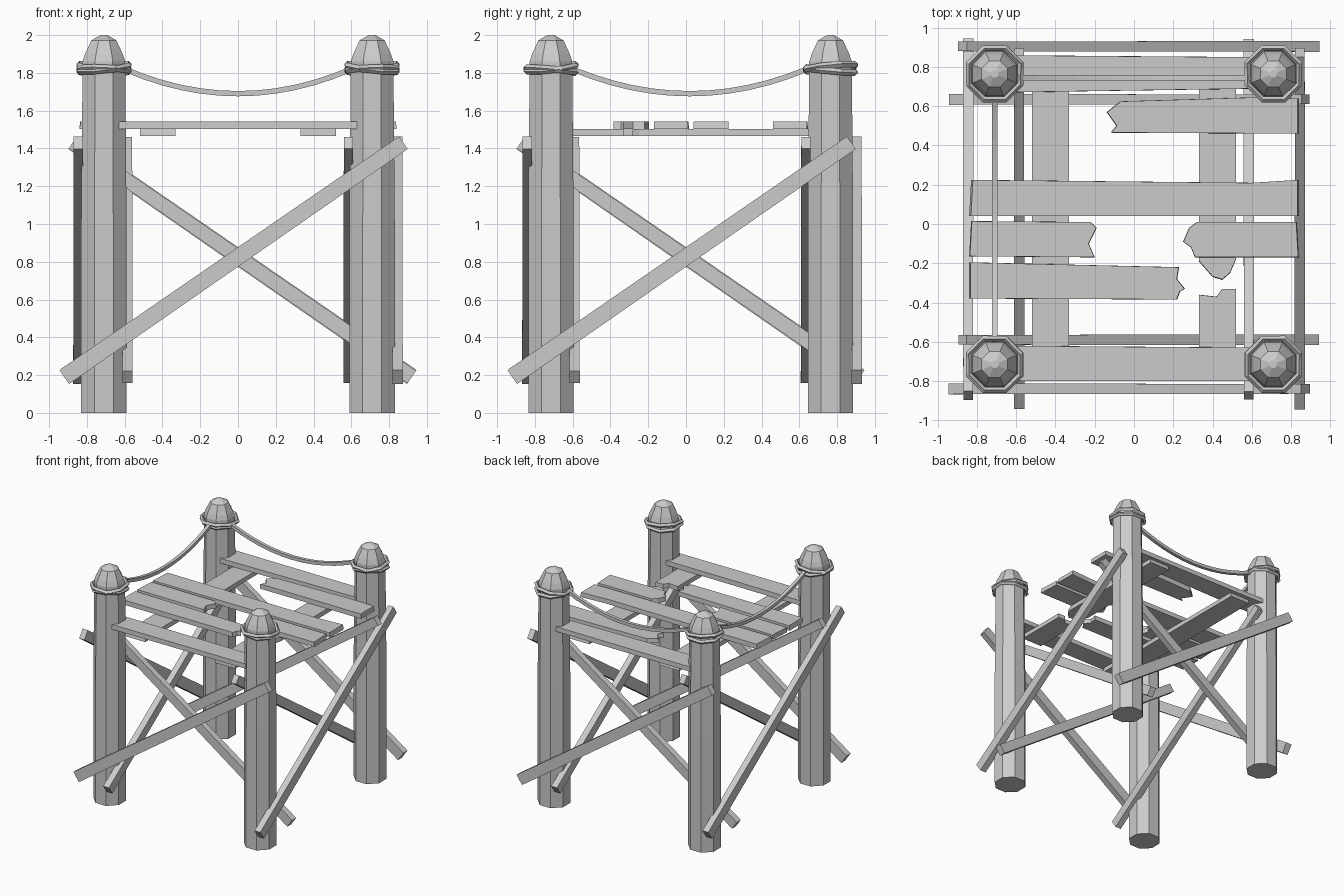
import bpy
import bmesh
from math import pi, cos, sin
from mathutils import Vector, Matrix

cube = bpy.data.objects.get("Cube")
if cube:
    bpy.data.objects.remove(cube, do_unlink=True)

GREY = (0.6, 0.6, 0.6, 1)
mat = bpy.data.materials.new("weathered_grey")
mat.use_nodes = True
mat.diffuse_color = GREY
mat.node_tree.nodes["Principled BSDF"].inputs["Base Color"].default_value = GREY


def finish(name, bm):
    bmesh.ops.recalc_face_normals(bm, faces=bm.faces)
    mesh = bpy.data.meshes.new(name)
    bm.to_mesh(mesh)
    bm.free()
    mesh.materials.append(mat)
    obj = bpy.data.objects.new(name, mesh)
    bpy.context.collection.objects.link(obj)
    return obj


def skin(name, rings, closed=False):
    """Join equal cross-sections into one solid."""
    bm = bmesh.new()
    loops = [[bm.verts.new(p) for p in ring] for ring in rings]
    pairs = list(zip(loops, loops[1:]))
    if closed:
        pairs.append((loops[-1], loops[0]))
    else:
        bm.faces.new(loops[0])
        bm.faces.new(loops[-1])
    n = len(loops[0])
    for a, b in pairs:
        for i in range(n):
            j = (i + 1) % n
            bm.faces.new((a[i], a[j], b[j], b[i]))
    return finish(name, bm)


def octagon(x, y, z, r, sides=8, turn=pi / 8):
    steps = [turn + 2 * pi * i / sides for i in range(sides)]
    return [Vector((x + r * cos(a), y + r * sin(a), z)) for a in steps]


def board(name, outline, z0, z1):
    """Flat board with a slightly narrower top, from a plan outline."""
    mid = sum((Vector(p) for p in outline), Vector((0, 0))) / len(outline)
    top = [mid + (Vector(p) - mid) * 0.99 for p in outline]
    return skin(name, [[(x, y, z0) for x, y in outline], [(x, y, z1) for x, y in top]])


def brace(name, p, q, out, height, depth):
    """Slanted timber from p to q, with its face toward out."""
    p, q = Vector(p), Vector(q)
    up = (q - p).cross(out).normalized()
    rings = []
    for c, k in ((p, 1), (q, 0.9)):
        h, d = up * height * k / 2, out * depth * k / 2
        rings.append([c + h + d, c + h - d, c - h - d, c - h + d])
    return skin(name, rings)


def rope(name, points, r=0.014):
    """Sagging rope with a square section."""
    rings = []
    for i, p in enumerate(points):
        t = points[min(i + 1, len(points) - 1)] - points[max(i - 1, 0)]
        side = t.cross(Vector((0, 0, 1))).normalized() * r
        up = side.cross(t).normalized() * r
        rings.append([p + side + up, p - side + up, p - side - up, p + side - up])
    return skin(name, rings)


def rope_ring(name, x, y, z, tilt_x, tilt_y):
    """Octagonal rope loop, tipped around a post."""
    rot = Matrix.Rotation(tilt_x, 3, 'X') @ Matrix.Rotation(tilt_y, 3, 'Y')
    rings = []
    for i in range(8):
        a = pi / 8 + i * pi / 4
        d = Vector((cos(a), sin(a), 0))
        section = [(0.158, 0), (0.143, 0.017), (0.126, 0), (0.143, -0.017)]
        rings.append([rot @ (d * r + Vector((0, 0, h))) + Vector((x, y, z)) for r, h in section])
    return skin(name, rings, closed=True)


# Posts with rounded tops and two rope loops each
FRONT, BACK, SIDE = -0.715, 0.765, 0.71
POST = [(0.13, 0), (0.13, 1.0), (0.122, 1.86), (0.108, 1.9), (0.072, 1.972), (0.02, 2.0)]
for depth_name, y in (("front", FRONT), ("back", BACK)):
    for side_name, x in (("right", -SIDE), ("left", SIDE)):
        label = depth_name + "_" + side_name
        skin(label + "_post", [octagon(x, y, z, r) for r, z in POST])
        s = 1 if x * y > 0 else -1
        rope_ring(label + "_rope_loop_low", x, y, 1.815, -0.09, 0.04 * s)
        rope_ring(label + "_rope_loop_high", x, y, 1.828, 0.1, -0.1 * s)

# Hanging ropes on the back and one side
STEPS = [i / 6 - 1 for i in range(13)]
rope("back_rope", [Vector((t * 0.6, BACK - 0.02, 1.69 + 0.13 * t * t)) for t in STEPS])
rope("side_rope", [Vector((-SIDE, 0.02 + t * 0.62, 1.69 + 0.13 * t * t)) for t in STEPS])

# Crossed braces on the four sides
SIDES = [("front", (1, 0, 0), 0.84, 0.59), ("left", (0, 1, 0), 0.845, 0.585),
         ("back", (-1, 0, 0), 0.905, 0.635), ("right", (0, -1, 0), 0.845, 0.585)]
LOW, HIGH = Vector((0, 0, 0.19)), Vector((0, 0, 1.43))
for label, along, outer, inner in SIDES:
    u = Vector(along)
    out = u.cross(Vector((0, 0, 1)))
    brace(label + "_outer_brace", LOW - u * 0.92 + out * outer,
          HIGH + u * 0.875 + out * outer, out, 0.09, 0.055)
    brace(label + "_inner_brace", LOW + u * 0.92 + out * inner,
          HIGH - u * 0.875 + out * inner, out, 0.08, 0.055)

# Deck bearers, one of them snapped
B0, B1 = 1.465, 1.502
board("whole_bearer", [(-0.52, -0.78), (-0.33, -0.78), (-0.33, 0.83), (-0.52, 0.83)], B0, B1)
board("broken_bearer_back", [(0.33, 0.83), (0.33, -0.19), (0.4, -0.27), (0.45, -0.285),
                             (0.49, -0.25), (0.52, -0.18), (0.52, 0.83)], B0, B1)
board("broken_bearer_front", [(0.33, -0.78), (0.33, -0.36), (0.42, -0.37), (0.45, -0.33),
                              (0.52, -0.33), (0.52, -0.78)], B0, B1)

# Deck planks, several with splintered ends
P0, P1 = 1.502, 1.542
board("front_plank", [(-0.66, -0.8), (0.66, -0.8), (0.66, -0.63), (-0.66, -0.62)], P0, P1)
board("back_plank", [(-0.66, 0.67), (0.66, 0.69), (0.66, 0.85), (-0.66, 0.86)], P0, P1)
board("whole_plank", [(-0.84, 0.04), (0.84, 0.04), (0.84, 0.225), (0.6, 0.21), (-0.83, 0.225)], P0, P1)
board("second_plank", [(-0.84, -0.38), (0.22, -0.385), (0.235, -0.345), (0.26, -0.33),
                       (0.22, -0.28), (0.23, -0.22), (-0.84, -0.195)], P0, P1)
board("third_plank_right", [(-0.84, -0.165), (-0.2, -0.17), (-0.23, -0.1), (-0.19, -0.02),
                            (-0.22, 0.01), (-0.83, 0.015)], P0, P1)
board("third_plank_left", [(0.84, -0.17), (0.31, -0.17), (0.29, -0.12), (0.25, -0.09),
                           (0.28, -0.02), (0.32, 0.01), (0.83, 0.01)], P0, P1)
board("fifth_plank", [(0.84, 0.46), (-0.12, 0.465), (-0.09, 0.5), (-0.14, 0.57),
                      (-0.07, 0.625), (0.6, 0.645), (0.84, 0.64)], P0, P1)
